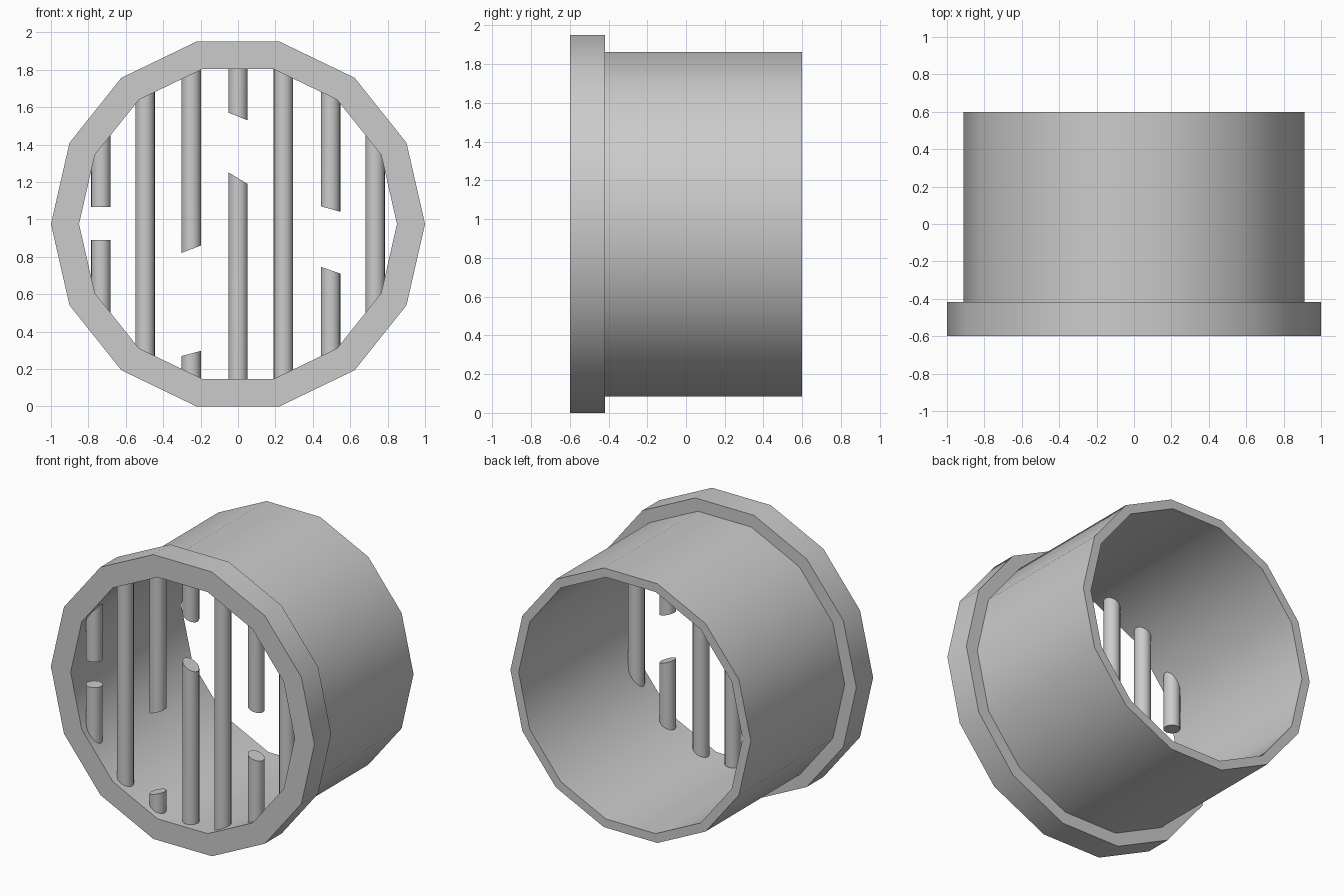
import bpy, bmesh, math

if "Cube" in bpy.data.objects:
    bpy.data.objects.remove(bpy.data.objects["Cube"])

SIDES = 14
CZ = math.cos(math.pi / SIDES)   # centre height, so the flat bottom rests on z = 0
BAR_Y, BAR_R = -0.51, 0.052


def finish(name, bm):
    bmesh.ops.recalc_face_normals(bm, faces=bm.faces)
    mesh = bpy.data.meshes.new(name)
    bm.to_mesh(mesh)
    bm.free()
    obj = bpy.data.objects.new(name, mesh)
    bpy.context.collection.objects.link(obj)
    bpy.ops.object.select_all(action='DESELECT')
    obj.select_set(True)
    bpy.context.view_layer.objects.active = obj
    bpy.ops.object.shade_smooth_by_angle(angle=math.radians(30))
    return obj


def lathe(name, profile):
    """Revolve a closed (radius, y) profile around the y axis."""
    bm = bmesh.new()
    rings = []
    for i in range(SIDES):
        a = 2 * math.pi * i / SIDES
        rings.append([bm.verts.new((r * math.cos(a), y, CZ + r * math.sin(a)))
                      for r, y in profile])
    n = len(profile)
    for i in range(SIDES):
        p, q = rings[i], rings[(i + 1) % SIDES]
        for j in range(n):
            k = (j + 1) % n
            bm.faces.new((p[j], p[k], q[k], q[j]))
    return finish(name, bm)


def bar(name, x, low, high, low_slope=0.0, high_slope=0.0):
    """Upright round bar; a slope makes a slanted cut across x."""
    bm = bmesh.new()
    bmesh.ops.create_cone(bm, cap_ends=True, segments=20,
                          radius1=BAR_R, radius2=BAR_R, depth=2)
    for v in bm.verts:
        if v.co.z > 0:
            v.co.z = high + high_slope * v.co.x
        else:
            v.co.z = low + low_slope * v.co.x
        v.co.x += x
        v.co.y += BAR_Y
    return finish(name, bm)


# pipe sleeve with a wider flange at the front
lathe("flanged_pipe", [(0.85, -0.6), (1.0, -0.6), (1.0, -0.418),
                       (0.912, -0.418), (0.912, 0.6), (0.85, 0.6)])

# grate bars: x, and the broken gap as (bottom z, its slope, top z, its slope)
bars = [
    (-0.733, (0.89, 0.0, 1.065, 0.0)),
    (-0.497, None),
    (-0.25, (0.283, 0.27, 0.84, 0.38)),
    (0.0, (1.22, -0.6, 1.55, -0.4)),
    (0.243, None),
    (0.495, (0.728, -0.34, 1.055, -0.28)),
    (0.733, None),
]
for i, (x, gap) in enumerate(bars, 1):
    half = math.sqrt(0.9 ** 2 - x ** 2)   # ends are buried in the flange
    if gap is None:
        bar(f"grate_bar_{i}", x, CZ - half, CZ + half)
    else:
        z0, s0, z1, s1 = gap
        bar(f"broken_bar_{i}_lower", x, CZ - half, z0, high_slope=s0)
        bar(f"broken_bar_{i}_upper", x, z1, CZ + half, low_slope=s1)
